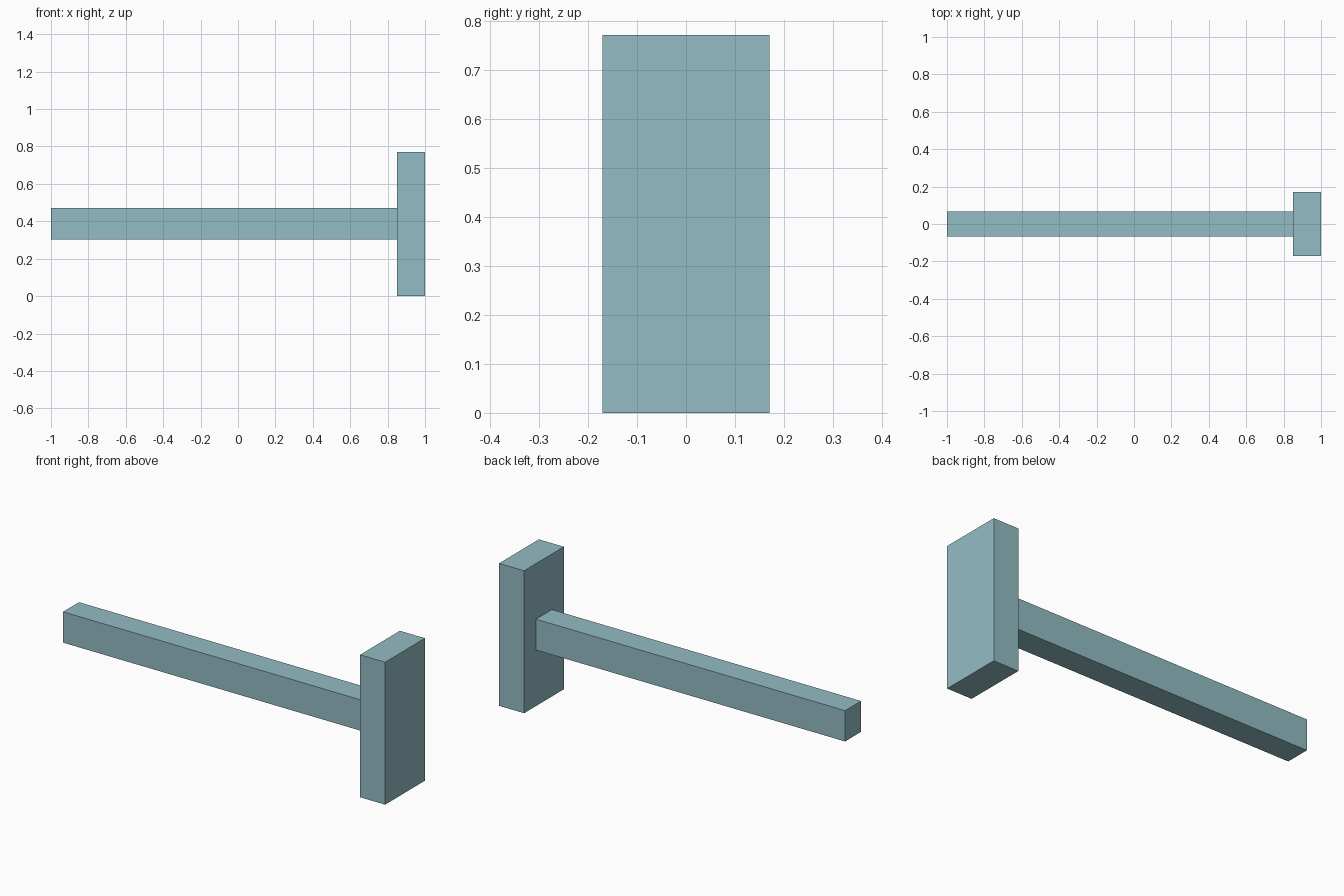
import bpy

if "Cube" in bpy.data.objects:
    bpy.data.objects.remove(bpy.data.objects["Cube"])

# Single flat colour
mat = bpy.data.materials.new("pale teal")
mat.diffuse_color = (0.288, 0.503, 0.55, 1)
mat.use_nodes = True
mat.node_tree.nodes["Principled BSDF"].inputs["Base Color"].default_value = mat.diffuse_color


def box(name, lo, hi):
    """Axis-aligned box between two corners."""
    centre = [(a + b) / 2 for a, b in zip(lo, hi)]
    bpy.ops.mesh.primitive_cube_add(size=1, location=centre)
    obj = bpy.context.object
    obj.name = name
    obj.scale = [b - a for a, b in zip(lo, hi)]
    bpy.ops.object.transform_apply(location=False, rotation=False, scale=True)
    obj.data.materials.append(mat)
    return obj


# Upright block at the right end
box("head_block", (0.85, -0.17, 0.0), (1.0, 0.17, 0.771))
# Long bar meeting the inner face of the block
box("handle_bar", (-1.0, -0.068, 0.303), (0.85, 0.068, 0.47))
